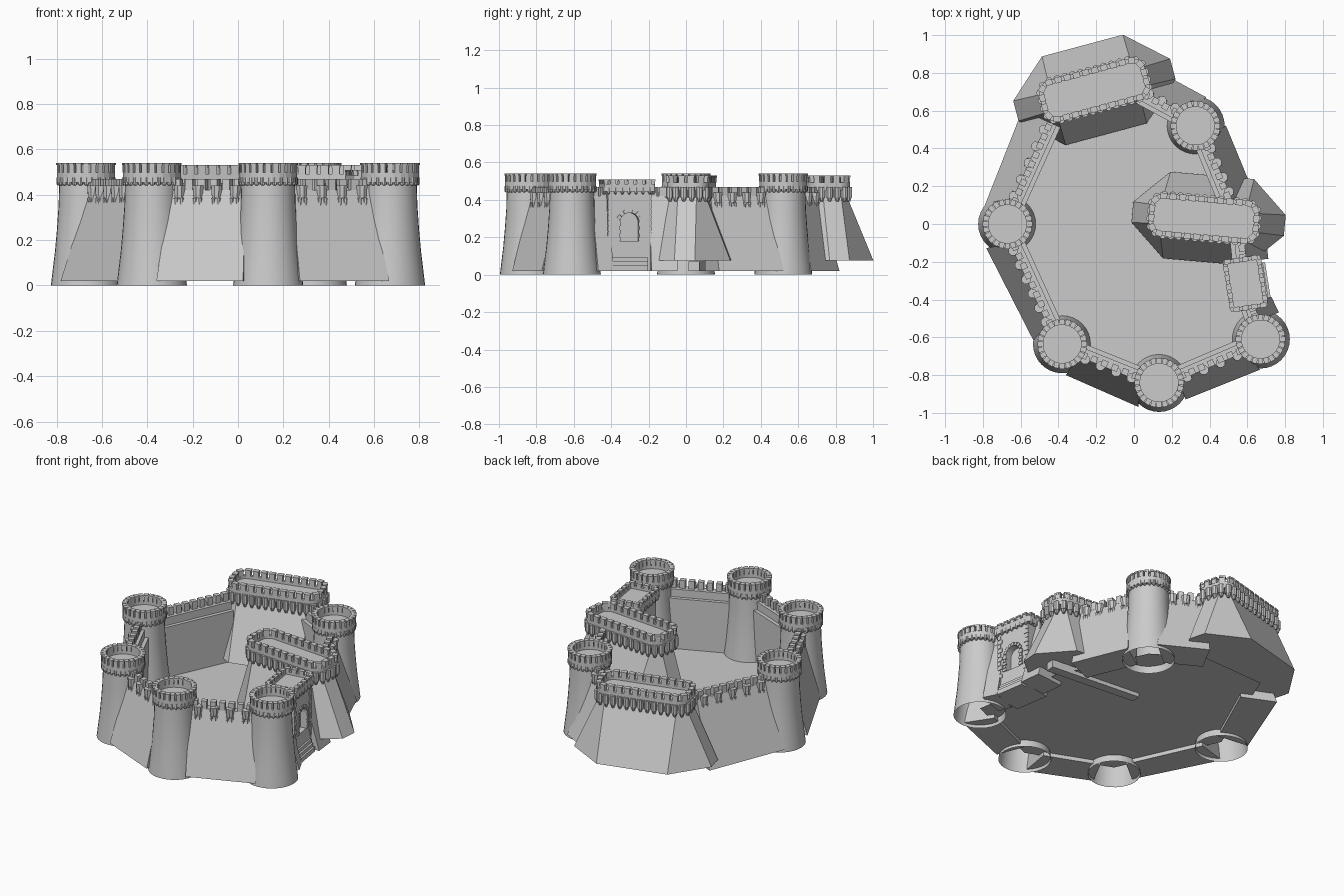
import bpy, bmesh
from math import sin, cos, pi, atan2, hypot, radians
from mathutils import Matrix, Vector

if "Cube" in bpy.data.objects:
    bpy.data.objects.remove(bpy.data.objects["Cube"])


def finish(bm, name, loc=(0, 0, 0), rot=0, smooth=False):
    bmesh.ops.recalc_face_normals(bm, faces=bm.faces)
    me = bpy.data.meshes.new(name)
    bm.to_mesh(me)
    bm.free()
    ob = bpy.data.objects.new(name, me)
    bpy.context.collection.objects.link(ob)
    ob.location, ob.rotation_euler = loc, (0, 0, rot)
    if smooth:
        bpy.ops.object.select_all(action='DESELECT')
        ob.select_set(True)
        bpy.context.view_layer.objects.active = ob
        bpy.ops.object.shade_smooth_by_angle(angle=radians(30))
    return ob


def box(bm, c, size, rz=0, rx=0):
    m = (Matrix.Translation(c) @ Matrix.Rotation(rz, 4, 'Z') @ Matrix.Rotation(rx, 4, 'X')
         @ Matrix.Diagonal((*size, 1)))
    bmesh.ops.create_cube(bm, size=1, matrix=m)


def post(bm, x, y, z0, z1, r0, r1):
    bmesh.ops.create_cone(bm, cap_ends=True, segments=8, radius1=r0, radius2=r1, depth=z1 - z0,
                          matrix=Matrix.Translation((x, y, (z0 + z1) / 2)))


def skin(bm, loops, close=False, caps=True):
    rows = [[bm.verts.new(p) for p in lp] for lp in loops]
    n = len(rows[0])
    for a, b in zip(rows, rows[1:] + (rows[:1] if close else [])):
        for i in range(n):
            bm.faces.new((a[i], a[(i + 1) % n], b[(i + 1) % n], b[i]))
    if caps and not close:
        bm.faces.new(rows[0])
        bm.faces.new(rows[-1])


def outline(hx, hy, r, off=0, seg=6):
    """Rounded rectangle; becomes a circle when hx = hy = r."""
    pts = []
    for k, (sx, sy) in enumerate(((1, 1), (-1, 1), (-1, -1), (1, -1))):
        for i in range(seg):
            a = pi / 2 * (k + (i + .5) / seg)
            pts.append((sx * (hx - r) + (r + off) * cos(a), sy * (hy - r) + (r + off) * sin(a)))
    return pts


def spaced(pts, n):
    """n evenly spaced (x, y, tangent angle) along a closed outline."""
    segs = [(p, q, hypot(q[0] - p[0], q[1] - p[1])) for p, q in zip(pts, pts[1:] + pts[:1])]
    total = sum(s[2] for s in segs)
    for k in range(n):
        d = (k + .5) * total / n
        for p, q, ln in segs:
            if d <= ln:
                t = d / ln
                yield (p[0] + (q[0] - p[0]) * t, p[1] + (q[1] - p[1]) * t,
                       atan2(q[1] - p[1], q[0] - p[0]))
                break
            d -= ln


def crown(name, loc, rot, hx, hy, r, z, n, mw, nb, br, inset, th=.024):
    """Parapet with roof deck, merlons and corbels. z = corbel foot, parapet foot, parapet top, top."""
    bm = bmesh.new()
    zc, z0, z1, z2 = z
    th = min(th, hx)
    o, i = outline(hx, hy, r), outline(hx - th, hy - th, max(r - th, .004))
    lift = lambda pts, h: [(x, y, h) for x, y in pts]
    skin(bm, [lift(i, z0), lift(o, z0), lift(o, z1), lift(i, z1)], close=True)
    skin(bm, [lift(i, z0), lift(i, z0 + .025)])
    for x, y, a in spaced(outline(hx - th / 2, hy - th / 2, max(r - th / 2, .004)), n):
        box(bm, (x, y, (z1 + z2) / 2), (mw, th * 1.05, z2 - z1), a)
        box(bm, (x, y, z2 - .005), (mw * 1.1, th * 1.3, .01), a)
    zm = zc + (z0 - zc) * .4
    for x, y, a in spaced(outline(hx - inset, hy - inset, max(r - inset, .004)), nb):
        post(bm, x, y, zm, z0 + .02, br, br)
        post(bm, x, y, zc, zm, br * .4, br * .8)
    finish(bm, name, (*loc, 0), rot)


# Round towers: flared hollow shafts with crowns
A, B, C, D, E = (-.67, 0), (-.38, -.635), (.133, -.84), (.67, -.61), (.325, .52)
profile = [(.155, 0), (.148, .06), (.137, .15), (.128, .25), (.121, .35), (.118, .45)]
for p in (A, B, C, D, E):
    bm = bmesh.new()
    skin(bm, [[(r * cos(2 * pi * k / 32), r * sin(2 * pi * k / 32), z) for k in range(32)]
              for r, z in profile], caps=False)
    finish(bm, "round_tower_shaft", (*p, 0), 0, True)
    crown("round_tower_crown", p, 0, .129, .129, .129, (.44, .455, .498, .54), 24, .024,
          28, .011, .008)

# Long towers: splayed octagonal bodies with rounded crowns
F, G = (-.21, .71), (.37, .03)
octo = lambda a, b, c, d, z, s=0: [(x + s, y, z) for x, y in (
    (a, -b), (a, b), (c, d), (-c, d), (-a, b), (-a, -b), (-c, -d), (c, -d))]
for p, rot, a, d, s in ((F, radians(15), .43, .243, 0), (G, radians(-5), .405, .23, .025)):
    bm = bmesh.new()
    skin(bm, [octo(a, .055, .222, d, .075, s), octo(.275, .05, .225, .095, .42),
              octo(.275, .05, .225, .095, .46)])
    finish(bm, "long_tower_body", (*p, 0), rot)
    crown("long_tower_crown", p, rot, .29, .113, .075, (.39, .45, .492, .53), 28, .034,
          34, .019, .004)
bm = bmesh.new()
box(bm, (0, .04, .045), (.62, .06, .05))
finish(bm, "long_tower_footing", (*G, 0), radians(-5))


# Curtain walls: splayed outside, ledge inside, merlons and corbels along the top
# (e0, e1) lengthen the foot of the splay at each end, n0/n1 set how far it reaches out
def wall(p, q, t0=.0, t1=.0, corbels=True, e0=0, e1=0, n0=.147, n1=.147):
    p, q = Vector(p), Vector(q)
    d = q - p
    length = d.length - t0 - t1
    p = p + d.normalized() * t0
    bm = bmesh.new()
    top = [(.03, .42), (-.022, .42), (-.022, .37), (-.045, .37), (-.045, .02)]
    skin(bm, [[(x, -n, z) for n, z in top] + [(x + e, -nn, .02)]
              for x, e, nn in ((0, -e0, n0), (length, e1, n1))])
    n = max(1, round(length / .055))
    for k in range(n):
        box(bm, ((k + .5) * length / n, -.014, .445), (.034, .034, .05))
    if corbels:
        n = max(1, round(length / .09))
        for k in range(n):
            x = (k + .5) * length / n
            post(bm, x, -.032, .385, .44, .022, .026)
            for s in (-1, 1):
                post(bm, x + s * .013, -.04, .345, .385, .008, .011)
    finish(bm, "curtain_wall", (*p, 0), atan2(d.y, d.x))


wall(A, B, .1, .1, True, .03, .045, .155, .13)
wall(B, C, .1, .1, True, .02, .045, .146, .16)
wall(C, D, .1, .1, True, .006, .033, .137, .147)
wall(D, (.605, -.43), .1, 0, False, 0, 0, .14, .13)
wall((.565, -.2), (.55, -.06), 0, 0, False)
wall((.49, .12), E, 0, .1, True, 0, .04, .15, .15)
wall(E, (.03, .68), .1, 0, True, .08, 0, .16, .16)
wall((-.43, .53), A, 0, .1, True, 0, .06, .177, .15)

# Courtyard floor
bm = bmesh.new()
yard = [A, B, C, D, (.62, -.3), (.58, .0), (.47, .2), E, (.05, .7), (-.4, .68)]
bm.faces.new([bm.verts.new((x, y, .045)) for x, y in yard])
finish(bm, "courtyard_floor")

# Gatehouse: body, arched front plate, stone trim and steps (local +x faces out)
gate, grot = (.59, -.315), radians(9)
bm = bmesh.new()
box(bm, (-.02, 0, .24), (.13, .23, .44))
box(bm, (.065, 0, .1), (.04, .23, .16))
arch = [(.052 * cos(pi - pi * k / 12), .28 + .052 * sin(pi - pi * k / 12)) for k in range(13)]
plate = [(-.115, .18), (-.052, .18)] + arch + [(.052, .18), (.115, .18), (.115, .46), (-.115, .46)]
skin(bm, [[(x, y, z) for y, z in plate] for x in (.045, .085)])
finish(bm, "gatehouse_body", (*gate, 0), grot)

bm = bmesh.new()
for k in range(9):
    a = pi * k / 8
    box(bm, (.087, .061 * cos(a), .28 + .061 * sin(a)), (.01, .02, .018), 0, a)
for s in (-1, 1):
    for k in range(5):
        box(bm, (.087, s * .062, .19 + k * .02), (.01, .02 if k % 2 else .028, .017))
    for k in range(11):
        w = .034 if k % 2 else .022
        box(bm, (.084, s * (.118 - w / 2), .13 + k * .029), (.01, w, .024))
finish(bm, "gate_stone_trim", (*gate, 0), grot)

bm = bmesh.new()
for k in range(3):
    box(bm, (.095 - k * .006, 0, .035 + k * .022), (.05 - k * .012, .19, .03))
finish(bm, "gate_steps", (*gate, 0), grot)
crown("gatehouse_crown", gate, grot, .1, .138, .012, (.43, .445, .485, .51), 18, .03,
      24, .009, .006, .02)
